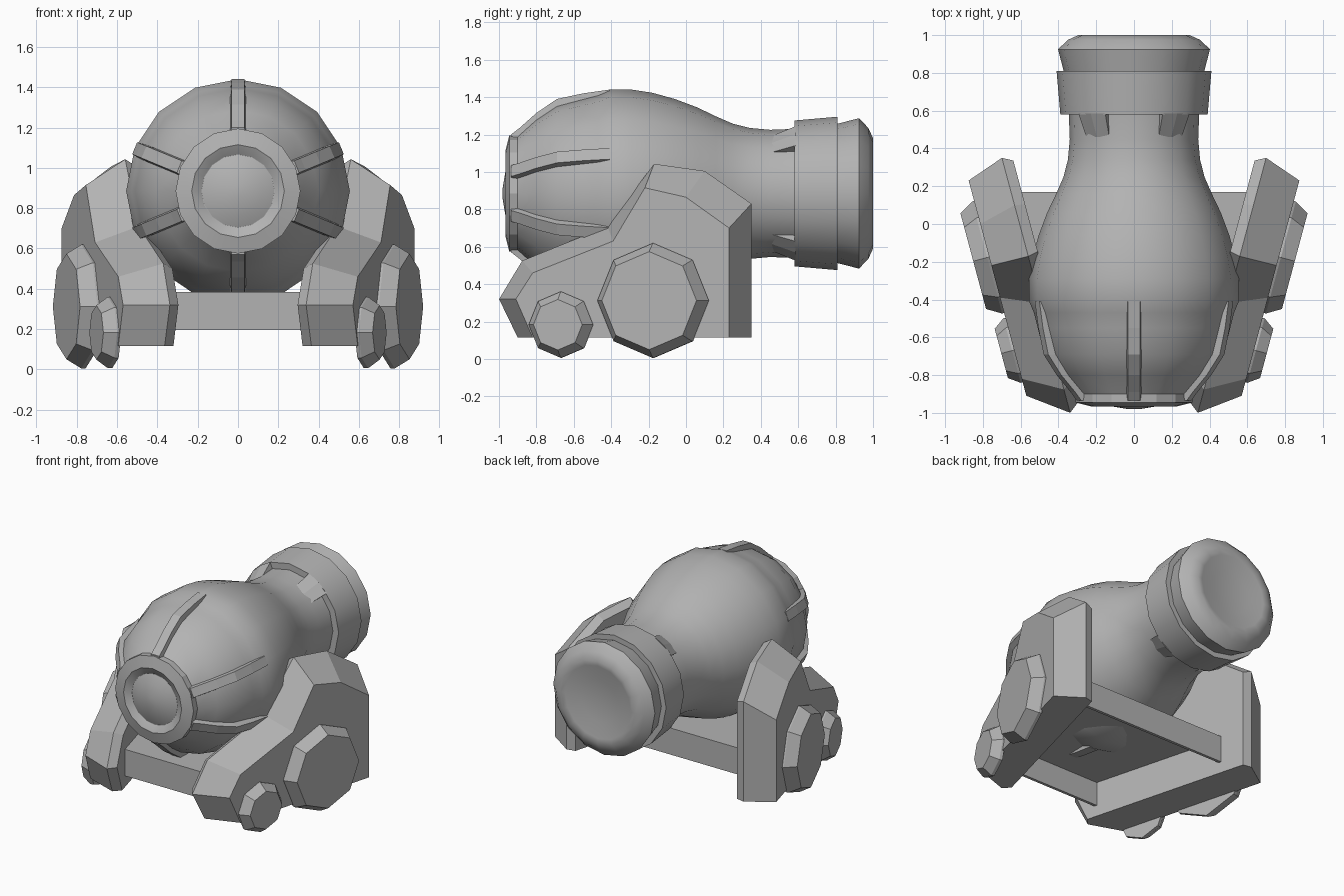
import bpy, math

if "Cube" in bpy.data.objects:
    bpy.data.objects.remove(bpy.data.objects["Cube"])

CZ = 0.885            # height of the barrel axis
A = math.radians(15)  # splay of the carriage cheeks

grey = bpy.data.materials.new("iron grey")
grey.diffuse_color = (0.45, 0.45, 0.45, 1)
grey.use_nodes = True
grey.node_tree.nodes["Principled BSDF"].inputs["Base Color"].default_value = grey.diffuse_color


def make(name, verts, faces, smooth=None):
    me = bpy.data.meshes.new(name)
    me.from_pydata(verts, [], faces)
    me.materials.append(grey)
    ob = bpy.data.objects.new(name, me)
    bpy.context.collection.objects.link(ob)
    bpy.ops.object.select_all(action='DESELECT')
    ob.select_set(True)
    bpy.context.view_layer.objects.active = ob
    bpy.ops.object.mode_set(mode='EDIT')
    bpy.ops.mesh.select_all(action='SELECT')
    bpy.ops.mesh.remove_doubles(threshold=0.0001)
    bpy.ops.mesh.normals_make_consistent(inside=False)
    bpy.ops.object.mode_set(mode='OBJECT')
    if smooth:
        bpy.ops.object.shade_smooth_by_angle(angle=math.radians(smooth))
    return ob


def loft(name, rings, smooth=None):
    """Skin equal-length rings of points and cap both ends."""
    n = len(rings[0])
    verts = [p for r in rings for p in r]
    faces = [(k * n + i, k * n + (i + 1) % n, (k + 1) * n + (i + 1) % n, (k + 1) * n + i)
             for k in range(len(rings) - 1) for i in range(n)]
    faces += [tuple(range(n)), tuple(range(len(verts) - n, len(verts)))]
    return make(name, verts, faces, smooth)


def polar(y, r, a, side=0.0):
    """Point around the barrel axis, optionally shifted sideways."""
    return (r * math.cos(a) - side * math.sin(a), y, CZ + r * math.sin(a) + side * math.cos(a))


def circle(y, r, n=16):
    return [polar(y, r, 2 * math.pi * i / n) for i in range(n)]


# Barrel: recessed front panels, bulbous body, neck, band and dished end
profile = [(-0.94, 0.29), (-0.90, 0.31), (-0.80, 0.40), (-0.69, 0.473), (-0.55, 0.51),
           (-0.47, 0.53), (-0.41, 0.555), (-0.29, 0.555), (-0.18, 0.538), (-0.06, 0.505),
           (0.06, 0.46), (0.16, 0.412), (0.25, 0.373), (0.34, 0.35), (0.45, 0.34), (0.58, 0.345)]
loft("barrel", [circle(y, r) for y, r in profile], 40)
loft("muzzle_band", [circle(y, r) for y, r in [(0.58, 0.39), (0.81, 0.41)]], 30)
loft("muzzle_end", [circle(y, r) for y, r in
                    [(0.80, 0.37), (0.925, 0.402), (0.975, 0.35), (1.0, 0.295),
                     (0.995, 0.26), (0.975, 0.15), (0.97, 0.03)]], 40)

# Front collar with a bevelled socket and a domed plug
loft("front_collar", [circle(y, r) for y, r in
                      [(-0.88, 0.31), (-0.945, 0.31), (-0.965, 0.23), (-0.94, 0.182), (-0.93, 0.17)]], 20)
loft("front_plug", [circle(y, r) for y, r in
                    [(-0.92, 0.183), (-0.94, 0.18), (-0.965, 0.12), (-0.98, 0.03)]], 50)

# Six raised ribs running from the collar to the widest part
rib = [(-0.935, 0.315), (-0.89, 0.35), (-0.80, 0.43), (-0.69, 0.505), (-0.55, 0.535), (-0.41, 0.555)]
for i, deg in enumerate((90, 270, 22.5, -22.5, 157.5, 202.5)):
    a = math.radians(deg)
    loft(f"rib_{i}", [[polar(y, r - 0.06, a, -0.042), polar(y, r, a, -0.032),
                       polar(y, r, a, 0.032), polar(y, r - 0.06, a, 0.042)] for y, r in rib])

# Four flared wedges in front of the band
for i, mid in enumerate((54, 126, 234, 306)):
    rings = []
    for d in (-13, 0, 13):
        a = math.radians(mid + d)
        rings.append([polar(0.46, 0.335, a), polar(0.585, 0.39, a), polar(0.585, 0.32, a)])
    loft(f"neck_wedge_{i}", rings)


def splayed(s, n, t, z):
    """Cheek coordinates (outward n, along t, up z) to world on side s."""
    return (s * (n * math.cos(A) + t * math.sin(A)), t * math.cos(A) - n * math.sin(A), z)


# Carriage cheeks (middle and outer outlines) and octagonal wheels
middle = [(-0.775, 0.115), (-0.878, 0.32), (-0.75, 0.525), (-0.278, 0.71),
          (-0.02, 1.043), (0.26, 1.005), (0.519, 0.83), (0.519, 0.115)]
outer = [(-0.638, 0.115), (-0.731, 0.32), (-0.638, 0.46), (-0.193, 0.63),
         (-0.017, 0.915), (0.21, 0.865), (0.449, 0.70), (0.449, 0.115)]
inner = [(-0.74, 0.115), (-0.835, 0.32), (-0.72, 0.50), (-0.26, 0.68),
         (-0.01, 1.01), (0.25, 0.975), (0.49, 0.81), (0.49, 0.115)]
for s, side in ((1, "right"), (-1, "left")):
    loft(f"{side}_cheek", [[splayed(s, n, t, z) for t, z in pts]
                           for n, pts in ((0.53, inner), (0.585, middle), (0.786, outer))])
    for label, tc, zc, r0, r1, n1 in (("large", 0.03, 0.312, 0.307, 0.262, 0.873),
                                      ("small", -0.48, 0.183, 0.177, 0.135, 0.856)):
        loft(f"{side}_{label}_wheel",
             [[splayed(s, n, tc + r * math.sin(k * math.pi / 4), zc + r * math.cos(k * math.pi / 4))
               for k in range(8)] for n, r in ((0.775, r0), (0.797, r0), (n1, r1))])


# Open-bottomed carriage bed: deck plus front and rear beams
def slab(name, y0, y1, z0, z1):
    def half(y):
        return (0.56 + y * math.sin(A)) / math.cos(A)
    loft(name, [[(-half(y), y, z0), (half(y), y, z0), (half(y), y, z1), (-half(y), y, z1)]
                for y in (y0, y1)])


slab("bed_deck", -0.78, 0.17, 0.365, 0.385)
slab("front_beam", -0.80, -0.78, 0.195, 0.385)
slab("rear_beam", 0.15, 0.17, 0.195, 0.385)
